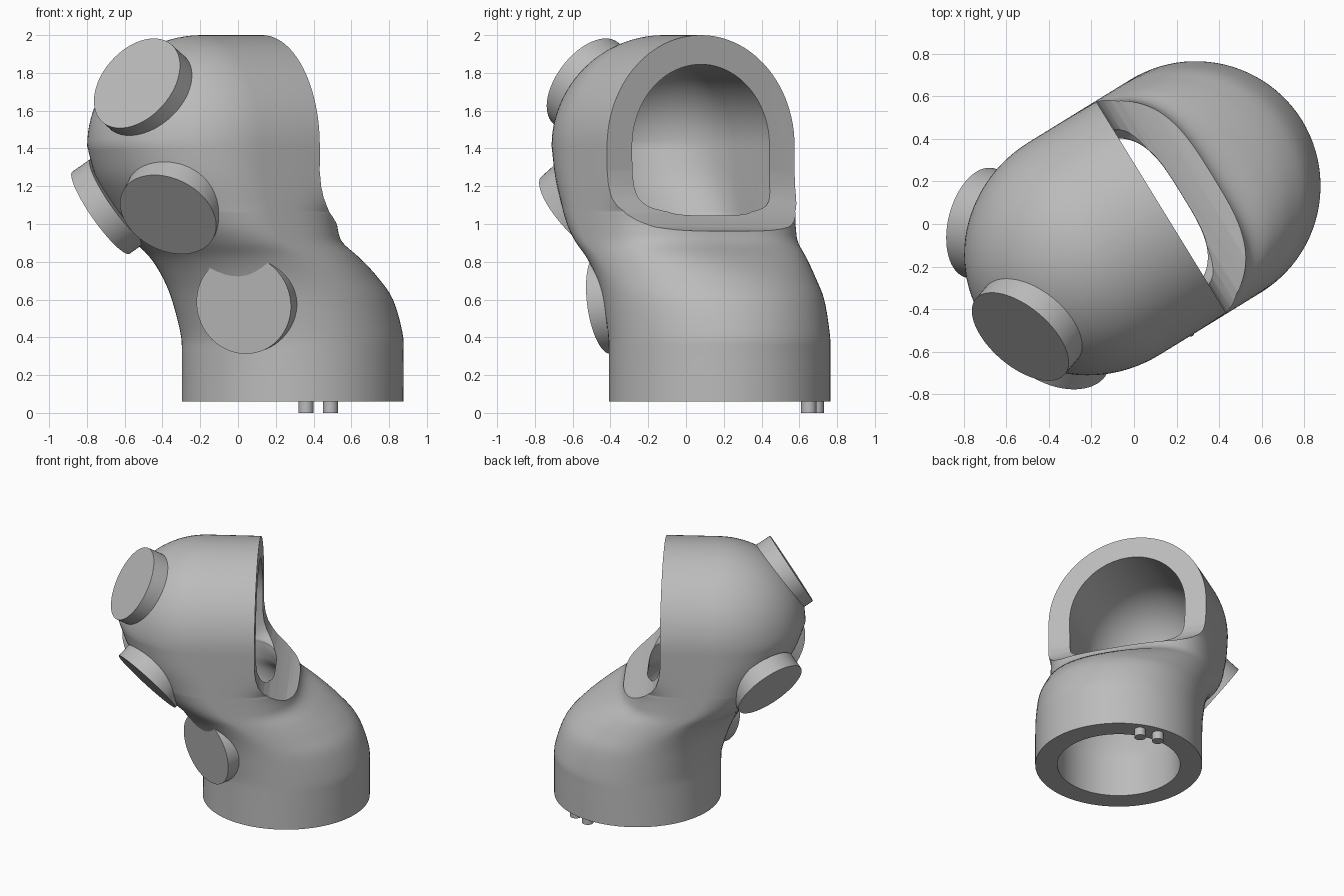
import bpy, bmesh, math
from mathutils import Matrix, Vector

cube = bpy.data.objects.get("Cube")
if cube:
    bpy.data.objects.remove(cube, do_unlink=True)

grey = bpy.data.materials.new("plain grey")
grey.use_nodes = True
colour = (0.5, 0.5, 0.5, 1)
grey.diffuse_color = colour
grey.node_tree.nodes["Principled BSDF"].inputs["Base Color"].default_value = colour

TURN = Matrix.Rotation(math.radians(31.6), 4, 'Z')   # the bend lies in a turned plane
RADIUS, WALL, AXIS_Z = 0.587, 0.155, 1.413
SIDES = 96

# Horizontal sections of the pipe: height, back edge, front edge, centre, squareness
SECTIONS = [
    (0.06, -0.247, 0.927, 0.34, 2), (0.30, -0.247, 0.927, 0.34, 2),
    (0.42, -0.255, 0.922, 0.33, 2), (0.60, -0.31, 0.86, 0.28, 2),
    (0.72, -0.365, 0.76, 0.20, 2), (0.82, -0.43, 0.62, 0.08, 2.3),
    (0.90, -0.51, 0.48, -0.05, 2.8), (0.97, -0.58, 0.43, -0.12, 3.2),
    (1.05, -0.65, 0.42, -0.16, 3.4), (1.09, -0.68, 0.46, -0.17, 3.4),
    (1.25, -0.78, 0.80, -0.21, 3.4), (AXIS_Z, -0.84, 0.90, -0.22, 3.4)]


def finish(bm, name):
    bmesh.ops.recalc_face_normals(bm, faces=bm.faces[:])
    mesh = bpy.data.meshes.new(name)
    bm.to_mesh(mesh)
    bm.free()
    mesh.materials.append(grey)
    obj = bpy.data.objects.new(name, mesh)
    bpy.context.collection.objects.link(obj)
    return obj


def smooth(obj):
    bpy.ops.object.select_all(action='DESELECT')
    obj.select_set(True)
    bpy.context.view_layer.objects.active = obj
    bpy.ops.object.shade_smooth_by_angle(angle=math.radians(35))


def blended_sections(steps=5):
    """Catmull-Rom blend through the section list."""
    out = []
    last = len(SECTIONS) - 1
    for i in range(last):
        p0, p1, p2, p3 = (SECTIONS[min(max(j, 0), last)] for j in range(i - 1, i + 3))
        for s in range(steps):
            t = s / steps
            out.append([0.5 * (2 * b + (c - a) * t + (2 * a - 5 * b + 4 * c - d) * t ** 2
                               + (3 * b - a - 3 * c + d) * t ** 3)
                        for a, b, c, d in zip(p0, p1, p2, p3)])
    out.append(list(SECTIONS[-1]))
    return out


def ring(bm, z, back, front, half, centre, square):
    verts = []
    for i in range(SIDES):
        a = 2 * math.pi * i / SIDES
        co, si = math.cos(a), math.sin(a)
        if co < 0:
            u, v = centre + (centre - back) * co, half * si
        else:
            p = 2 / square
            u = centre + (front - centre) * co ** p
            v = half * math.copysign(abs(si) ** p, si)
        verts.append(bm.verts.new(TURN @ Vector((u, v, z))))
    return verts


def pipe(name, inset, foot):
    """Bent pipe with a rounded crown, shrunk by inset, its foot lowered by foot."""
    bm = bmesh.new()
    half = RADIUS - inset
    rows = blended_sections()
    rows[0][0] -= foot
    rings = [ring(bm, z, b + inset, f - inset, half, c, n) for z, b, f, c, n in rows]
    z, b, f, c, n = rows[-1]
    for k in range(1, 25):
        a = math.radians(89 * k / 24)
        rings.append(ring(bm, z + half * math.sin(a), c + (b + inset - c) * math.cos(a),
                          f - inset, half * math.cos(a), c, n))
    for low, high in zip(rings, rings[1:]):
        for i in range(SIDES):
            j = (i + 1) % SIDES
            bm.faces.new((low[i], low[j], high[j], high[i]))
    bm.faces.new(rings[0][::-1])
    bm.faces.new(rings[-1])
    return finish(bm, name)


# Cutter for the side mouth, curving outward into a lip at its foot
def mouth_cutter():
    curve = [(0.15, 1.28), (0.16, 1.20), (0.18, 1.14), (0.21, 1.095), (0.25, 1.055),
             (0.30, 1.02), (0.36, 0.985), (0.42, 0.965), (0.50, 0.95)]
    outline = [(0.15, 2.5)] + curve + [(1.5, 0.95), (1.5, 2.5)]
    bm = bmesh.new()
    face = bm.faces.new([bm.verts.new(TURN @ Vector((u, -1, z))) for u, z in outline])
    side = bmesh.ops.extrude_face_region(bm, geom=[face])["geom"]
    bmesh.ops.translate(bm, vec=TURN @ Vector((0, 2, 0)),
                        verts=[g for g in side if isinstance(g, bmesh.types.BMVert)])
    return finish(bm, "mouth_cutter")


# Hollow bent pipe
shell = pipe("pipe_shell", 0, 0)
cutters = [pipe("cavity_cutter", WALL, 0.2), mouth_cutter()]
for cutter in cutters:
    cutter.hide_render = True
    mod = shell.modifiers.new(cutter.name, 'BOOLEAN')
    mod.operation, mod.solver, mod.object = 'DIFFERENCE', 'EXACT', cutter
graph = bpy.context.evaluated_depsgraph_get()
cut_mesh = bpy.data.meshes.new_from_object(shell.evaluated_get(graph))
shell.modifiers.clear()
shell.data = cut_mesh
for cutter in cutters:
    bpy.data.objects.remove(cutter, do_unlink=True)
smooth(shell)


def disc(name, face_centre, normal, radius, depth):
    """Round plug whose outer face sits at face_centre."""
    n = Vector(normal).normalized()
    bm = bmesh.new()
    bmesh.ops.create_cone(bm, cap_ends=True, segments=64, radius1=radius, radius2=radius,
                          depth=depth)
    turn = n.to_track_quat('Z', 'Y').to_matrix().to_4x4()
    bm.transform(Matrix.Translation(Vector(face_centre) - n * depth / 2) @ turn)
    smooth(finish(bm, name))


# Round pads on the back of the bend
disc("upper_pad", (-0.535, -0.53, 1.745), (-0.56, -0.656, 0.505), 0.275, 0.12)
disc("middle_pad", (-0.37, -0.585, 1.05), (-0.33, -0.70, -0.63), 0.27, 0.12)
disc("lower_pad", (0.03, -0.435, 0.575), (-0.33, -0.93, -0.13), 0.265, 0.12)
disc("side_pad", (-0.725, 0.005, 1.06), (-0.80, 0.20, -0.56), 0.265, 0.12)

# Locating pegs under the foot
for side, x, y in (("right", 0.36, 0.69), ("left", 0.49, 0.65)):
    disc(side + "_peg", (x, y, 0), (0, 0, -1), 0.04, 0.09)
